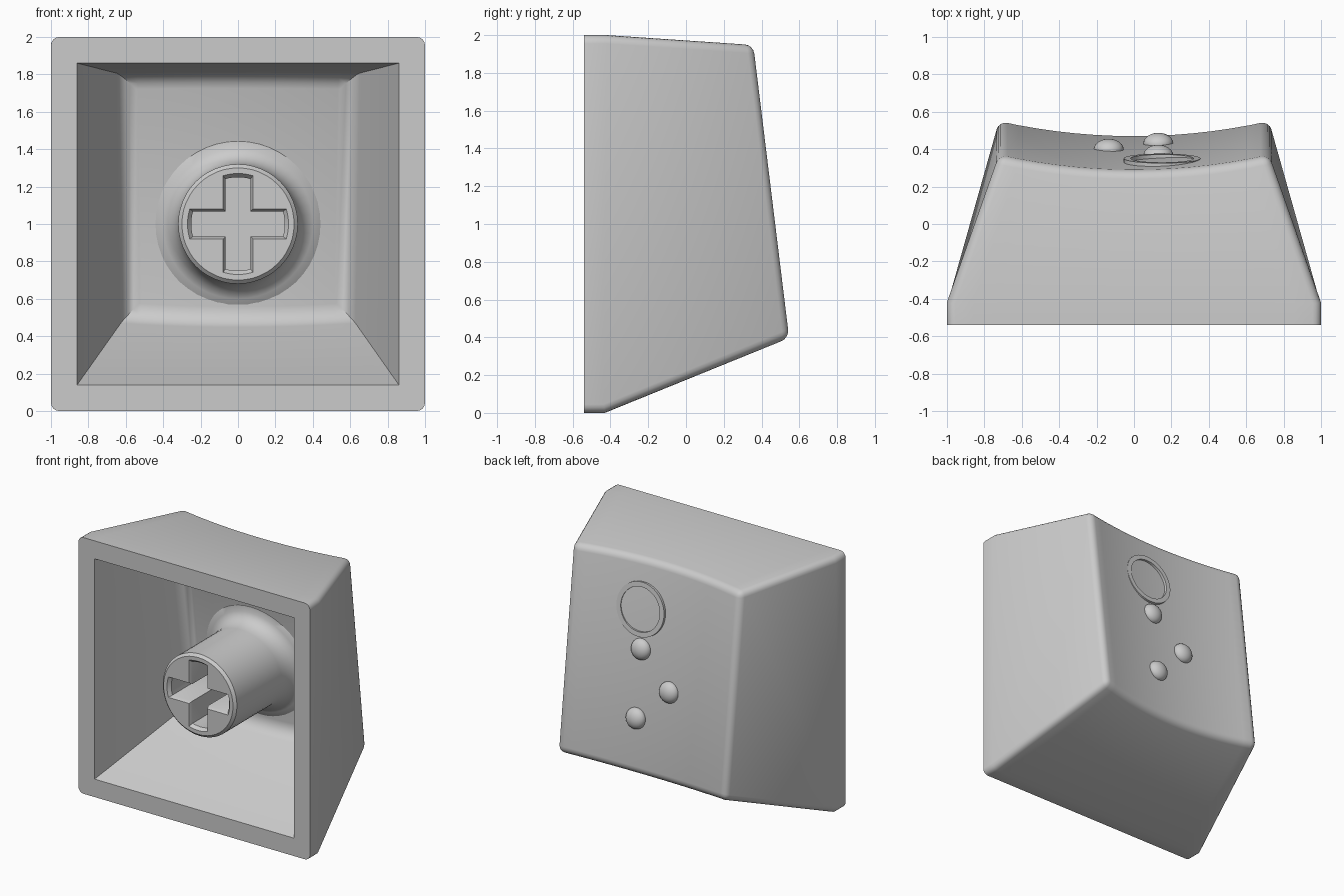
import bpy, bmesh, math

cube = bpy.data.objects.get("Cube")
if cube:
    bpy.data.objects.remove(cube, do_unlink=True)

GREY = (0.6, 0.6, 0.6, 1)
plastic = bpy.data.materials.new("grey_plastic")
plastic.use_nodes = True
plastic.diffuse_color = GREY
plastic.node_tree.nodes["Principled BSDF"].inputs["Base Color"].default_value = GREY

TILT = 0.125          # slope of the dished face
DISH = 0.08           # depth of the dish outside
FLOOR_DISH = 0.05     # depth of the dish inside
BASE = -0.54          # plane of the open rim
COLUMNS = 14


def add_object(name, bm):
    bmesh.ops.recalc_face_normals(bm, faces=bm.faces[:])
    mesh = bpy.data.meshes.new(name)
    bm.to_mesh(mesh)
    bm.free()
    mesh.materials.append(plastic)
    obj = bpy.data.objects.new(name, mesh)
    bpy.context.collection.objects.link(obj)
    return obj


def finish(obj, cutter=None):
    """Cut with an optional helper, then smooth the soft edges."""
    bpy.ops.object.select_all(action='DESELECT')
    obj.select_set(True)
    bpy.context.view_layer.objects.active = obj
    if cutter:
        mod = obj.modifiers.new("cut", 'BOOLEAN')
        mod.operation, mod.solver, mod.object = 'DIFFERENCE', 'EXACT', cutter
        bpy.ops.object.modifier_apply(modifier=mod.name)
        bpy.data.objects.remove(cutter, do_unlink=True)
    bpy.ops.object.shade_smooth_by_angle(angle=math.radians(32))


def tapered_block(name, rows, dish, soft, radius):
    """Loft of (half width, y, z) rows over x; the middle two form the dished face."""
    bm = bmesh.new()
    loops = []
    for i in range(COLUMNS + 1):
        t = 2 * i / COLUMNS - 1
        loop = []
        for k, (half, y, z) in enumerate(rows):
            if k in (2, 3):
                # slide the edge down its wall so the wall stays flat
                _, y0, z0 = rows[1 if k == 2 else 4]
                drop = dish * (1 - t * t)
                z -= drop * (z - z0) / (y - y0)
                y -= drop
            loop.append(bm.verts.new((t * half, y, z)))
        loops.append(loop)
    n = len(rows)
    for a, b in zip(loops, loops[1:]):
        for k in range(n):
            bm.faces.new((a[k], a[(k + 1) % n], b[(k + 1) % n], b[k]))
    for end in (loops[0], loops[-1]):
        bm.faces.new((end[0], end[1], end[4], end[5]))
        bm.faces.new((end[1], end[2], end[3], end[4]))
    bmesh.ops.recalc_face_normals(bm, faces=bm.faces[:])
    edges = [e for e in bm.edges if e.calc_face_angle(0) > 0.5 and soft(e)]
    bmesh.ops.bevel(bm, geom=edges, offset=radius, segments=4, profile=0.5,
                    affect='EDGES', clamp_overlap=True)
    return add_object(name, bm)


def lathe(name, profile, closed=False, steps=48):
    """Revolve (radius, y) points around the y axis."""
    bm = bmesh.new()
    verts = [bm.verts.new((r, y, 0)) for r, y in profile]
    pairs = list(zip(verts, verts[1:]))
    if closed:
        pairs.append((verts[-1], verts[0]))
    edges = [bm.edges.new(p) for p in pairs]
    bmesh.ops.spin(bm, geom=verts + edges, axis=(0, 1, 0), cent=(0, 0, 0),
                   angle=math.tau, steps=steps)
    bmesh.ops.remove_doubles(bm, verts=bm.verts[:], dist=0.0005)
    return add_object(name, bm)


# Outer shell: straight skirt, sloping walls, dished face
shell = tapered_block("cap_shell", [
    (1, BASE, 0), (1, -0.43, 0), (0.722, 0.555, 0.4),
    (0.722, 0.365, 1.947), (1, -0.42, 2), (1, BASE, 2)],
    DISH, lambda e: max(v.co.y for v in e.verts) > BASE + 0.01, 0.045)

# Hollow inside, with a rounded floor edge
cavity = tapered_block("cavity_cutter", [
    (0.86, BASE - 0.1, 0.14), (0.86, BASE, 0.14), (0.605, 0.33, 0.5),
    (0.625, 0.17, 1.8), (0.86, BASE, 1.86), (0.86, BASE - 0.1, 1.86)],
    FLOOR_DISH, lambda e: min(v.co.y for v in e.verts) > 0, 0.08)
cavity.hide_render = True
finish(shell, cavity)

# Round stem flaring softly into the tilted, curved floor
stem = lathe("stem", [
    (0, -0.49), (0.3, -0.49), (0.32, -0.47), (0.32, 0.07), (0.326, 0.115),
    (0.342, 0.155), (0.366, 0.188), (0.4, 0.209), (0.44, 0.217), (0.46, 0.235),
    (0.46, 0.28), (0, 0.28)])
for v in stem.data.vertices:
    if v.co.y > 0:
        v.co.y += FLOOR_DISH * (v.co.x / 0.615) ** 2 - v.co.z * TILT
    v.co.z += 1


# Cross-shaped socket with curved arm ends and a chamfered mouth
def cross_outline(reach, half):
    spread = math.asin(half / reach)
    points = []
    for arm in range(4):
        turn = arm * math.pi / 2
        polar = [(reach, turn + spread * (i / 3 - 1)) for i in range(7)]
        polar.append((half * math.sqrt(2), turn + math.pi / 4))
        points += [(r * math.cos(a), r * math.sin(a)) for r, a in polar]
    return points


bm = bmesh.new()
rings = []
for y, reach, half in ((-0.55, 0.27, 0.08), (-0.49, 0.27, 0.08),
                       (-0.465, 0.25, 0.067), (0, 0.25, 0.067)):
    rings.append([bm.verts.new((x, y, z + 1)) for x, z in cross_outline(reach, half)])
for a, b in zip(rings, rings[1:]):
    for k in range(len(a)):
        j = (k + 1) % len(a)
        bm.faces.new((a[k], a[j], b[j], b[k]))
bm.faces.new(rings[0])
bm.faces.new(rings[-1])
socket = add_object("socket_cutter", bm)
socket.hide_render = True
finish(stem, socket)


def place_on_face(obj, x, z):
    """Seat a part on the dished face, turned to its slope."""
    t = x / 0.722
    obj.location = (x, 0.555 - (z - 0.4) * TILT - DISH * (1 - t * t), z)
    obj.rotation_euler = (math.atan(TILT), 0, 0)


# Raised ring
ring = lathe("raised_ring", [
    (0.168, -0.03), (0.168, 0.02), (0.205, 0.02), (0.205, -0.03)], closed=True)
place_on_face(ring, 0.15, 1.58)
finish(ring)

# Three raised dots
for name, x, z in (("upper_dot", 0.13, 1.285), ("middle_dot", -0.135, 1.03),
                   ("lower_dot", 0.13, 0.77)):
    bm = bmesh.new()
    bmesh.ops.create_uvsphere(bm, u_segments=24, v_segments=14, radius=0.08)
    for v in bm.verts:
        v.co.y *= 0.7
    dot = add_object(name, bm)
    place_on_face(dot, x, z)
    finish(dot)
